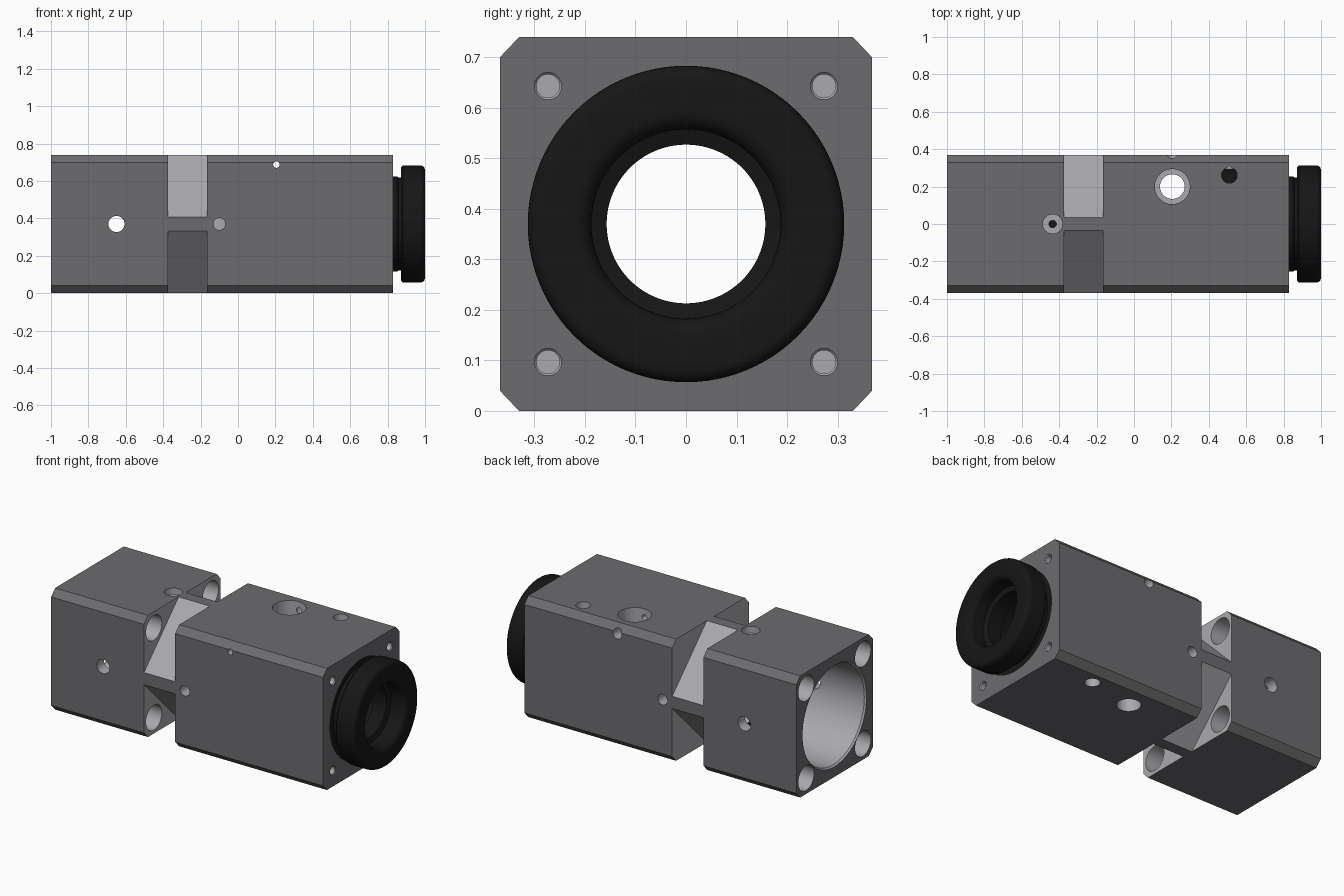
import bpy, bmesh, math
from mathutils import Vector, Matrix

if "Cube" in bpy.data.objects:
    bpy.data.objects.remove(bpy.data.objects["Cube"])

H, CZ = 0.368, 0.37          # half width of the body, height of the optical axis


def material(name, c):
    m = bpy.data.materials.new(name)
    m.diffuse_color = (c, c, c * 1.06, 1)
    m.use_nodes = True
    m.node_tree.nodes["Principled BSDF"].inputs["Base Color"].default_value = m.diffuse_color
    return m


DARK, LIGHT, BLACK = material("anodised", 0.15), material("bare_metal", 0.4), material("black", 0.008)


def finish(name, bm, mat):
    bmesh.ops.remove_doubles(bm, verts=bm.verts, dist=1e-5)
    bmesh.ops.recalc_face_normals(bm, faces=bm.faces)
    me = bpy.data.meshes.new(name)
    bm.to_mesh(me)
    bm.free()
    me.materials.append(mat)
    ob = bpy.data.objects.new(name, me)
    bpy.context.collection.objects.link(ob)
    return ob


def lathe(name, profile, mat, origin=(0, 0, CZ), axis=(1, 0, 0), n=64):
    """Revolve a closed (distance along axis, radius) profile."""
    bm = bmesh.new()
    rot = Matrix.Translation(origin) @ Vector((0, 0, 1)).rotation_difference(Vector(axis)).to_matrix().to_4x4()
    vs = [bm.verts.new((r, 0, t)) for t, r in profile]
    es = [bm.edges.new((a, b)) for a, b in zip(vs, vs[1:] + vs[:1]) if a.co.x + b.co.x > 1e-6]
    bmesh.ops.spin(bm, geom=vs + es, cent=(0, 0, 0), axis=(0, 0, 1), angle=2 * math.pi, steps=n)
    bmesh.ops.transform(bm, matrix=rot, verts=bm.verts)
    return finish(name, bm, mat)


def prism(name, section, x0, x1, mat):
    """Extrude a (y, z) section along x."""
    bm = bmesh.new()
    f = bm.faces.new([bm.verts.new((x0, y, z + CZ)) for y, z in section])
    r = bmesh.ops.extrude_face_region(bm, geom=[f])
    for v in r["geom"]:
        if isinstance(v, bmesh.types.BMVert):
            v.co.x = x1
    return finish(name, bm, mat)


cutters = []


def drill(origin, axis, *steps):
    """Stepped hole; steps are (distance, radius) pairs from start to end."""
    prof = [(steps[0][0], 0), *steps, (steps[-1][0], 0)]
    cutters.append(lathe("drill_cutter", prof, LIGHT, origin, axis, 32))


# Body block with chamfered long edges
c = H - 0.038
body = prism("body", [(-c, -CZ), (c, -CZ), (H, -c), (H, c), (c, CZ), (-c, CZ), (-H, c), (-H, -c)],
             -1, 0.83, DARK)

# Waist: the four corners are cut away diagonally
for sy in (-1, 1):
    for sz in (-1, 1):
        tri = [(sy * 0.435, -sz * 0.03), (sy * 0.435, sz * 0.435), (-sy * 0.03, sz * 0.435)]
        cutters.append(prism("waist_cutter", tri, -0.375, -0.165, LIGHT))

# Stepped main bore
cutters.append(lathe("bore_cutter", [(-1.1, 0), (-1.1, 0.315), (-1, 0.308), (-0.99, 0.3), (-0.41, 0.3),
                                     (-0.41, 0.25), (0.31, 0.25), (0.31, 0.3), (0.9, 0.3), (0.9, 0)], LIGHT))

# Corner bolt holes in both ends
for y in (-0.273, 0.273):
    for z in (-0.273, 0.273):
        drill((0, y, CZ + z), (1, 0, 0), (-1.1, 0.076), (-0.3, 0.076))
        drill((0, y, CZ + z), (1, 0, 0), (0.7, 0.023), (0.825, 0.023), (0.831, 0.028), (0.9, 0.028))

# Side holes, alike on front and back
for s in (-1, 1):
    drill((-0.65, 0, CZ), (0, s, 0), (0.2, 0.043), (0.5, 0.043))
    drill((-0.1, 0, CZ), (0, s, 0), (0.28, 0.032), (0.5, 0.032))

# Top port, clamp screw hole, small cross hole and vent
drill((0.205, 0.2, 0), (0, 0, 1), (-0.1, 0.066), (0.62, 0.066), (0.62, 0.094), (0.9, 0.094))
drill((0.51, 0.26, 0), (0, 0, 1), (-0.1, 0.042), (0.9, 0.042))
drill((0.205, 0, 0.687), (0, 1, 0), (-0.5, 0.017), (0.3, 0.017), (0.3, 0.03), (0.5, 0.03))
drill((-0.435, 0, 0), (0, 0, 1), (0.6, 0.02), (0.7, 0.02), (0.7, 0.052), (0.9, 0.052))

bpy.context.view_layer.objects.active = body
for k in cutters:
    k.hide_render = True
    m = body.modifiers.new("cut", 'BOOLEAN')
    m.operation, m.solver, m.object = 'DIFFERENCE', 'EXACT', k
    m.material_mode = 'TRANSFER'
    bpy.ops.object.modifier_apply(modifier=m.name)
    bpy.data.objects.remove(k)

# Black retaining ring inside the rear bore
ring = lathe("retaining_ring", [(-0.46, 0.2), (-0.46, 0.298), (-0.412, 0.298), (-0.412, 0.2)], BLACK)

# Eyepiece: barrel inside the body, neck and rounded outer ring
lip = [(0.974 + 0.026 * math.sin(a), 0.287 + 0.026 * math.cos(a)) for a in (i * math.pi / 12 for i in range(7))]
inner = [(0.965 + 0.035 * math.cos(a), 0.222 - 0.035 * math.sin(a)) for a in (i * math.pi / 12 for i in range(7))]
eyepiece = lathe("eyepiece", [(0.33, 0.2), (0.33, 0.298), (0.82, 0.298), (0.82, 0.255), (0.85, 0.255),
                              (0.858, 0.248), (0.872, 0.248), (0.872, 0.303), (0.882, 0.313)] + lip + inner +
                 [(0.9, 0.187), (0.89, 0.157), (0.8, 0.157), (0.8, 0.2)], BLACK, n=96)

# Smooth round surfaces, keep edges sharp
for ob in (body, ring, eyepiece):
    bpy.ops.object.select_all(action='DESELECT')
    ob.select_set(True)
    bpy.context.view_layer.objects.active = ob
    bpy.ops.object.shade_smooth_by_angle(angle=math.radians(30))
